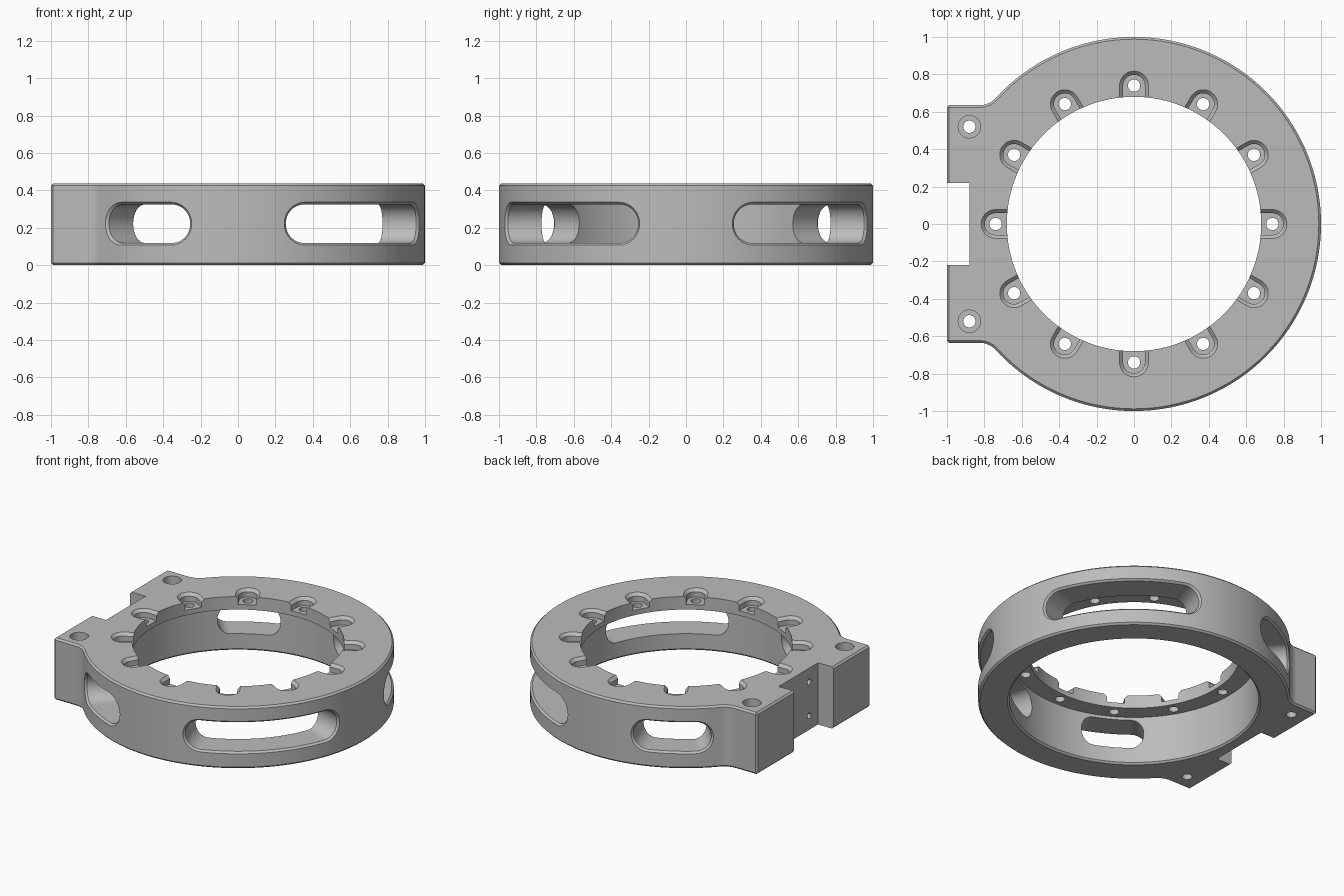
import bpy
import bmesh
from math import sin, cos, pi, radians, sqrt, atan2
from mathutils import Vector, Matrix

HEIGHT = 0.437
BORE, LIP, LEDGE_Z = 0.80, 0.68, 0.345
SCREW_R = 0.74
BRACKET_Y = 0.635

if "Cube" in bpy.data.objects:
    bpy.data.objects.remove(bpy.data.objects["Cube"], do_unlink=True)

grey = bpy.data.materials.new("light grey")
grey.use_nodes = True
grey.diffuse_color = (0.5, 0.5, 0.5, 1)
grey.node_tree.nodes["Principled BSDF"].inputs["Base Color"].default_value = grey.diffuse_color


def arc(cx, cy, r, start, end, steps):
    return [(cx + r * cos(start + (end - start) * i / steps),
             cy + r * sin(start + (end - start) * i / steps)) for i in range(steps + 1)]


def circle(cx, cy, r, steps=32):
    return arc(cx, cy, r, 0, 2 * pi, steps)[:-1]


def loft(bm, rings):
    """Closed solid through counter-clockwise rings that have equal point counts."""
    loops = [[bm.verts.new(p) for p in ring] for ring in rings]
    n = len(loops[0])
    bm.faces.new(loops[0][::-1])
    bm.faces.new(loops[-1])
    for a, b in zip(loops, loops[1:]):
        for i in range(n):
            j = (i + 1) % n
            bm.faces.new((a[i], a[j], b[j], b[i]))
    bm.normal_update()


def stack(bm, layers, matrix=Matrix()):
    """Loft of flat outlines, each given as (height, outline)."""
    loft(bm, [[matrix @ Vector((x, y, z)) for x, y in pts] for z, pts in layers])


def make_object(name, bm):
    mesh = bpy.data.meshes.new(name)
    bm.to_mesh(mesh)
    bm.free()
    obj = bpy.data.objects.new(name, mesh)
    bpy.context.collection.objects.link(obj)
    mesh.materials.append(grey)
    return obj


# Body: disc outline blended into a straight-sided bracket, edges chamfered
fillet = 0.12
fy = BRACKET_Y + fillet
fx = -sqrt((1 + fillet) ** 2 - fy ** 2)
touch = atan2(fy, fx)
half = arc(0, 0, 1, 0, touch, 64)
half += arc(fx, fy, fillet, touch - pi, -pi / 2, 10)[1:] + [(-1, BRACKET_Y)]
outline = half + [(x, -y) for x, y in reversed(half[1:])]
bm = bmesh.new()
stack(bm, [(0, outline), (HEIGHT, outline)])
sharp = [e for e in bm.edges if e.calc_face_angle() > radians(40)]
bmesh.ops.bevel(bm, geom=sharp, offset=0.012, segments=1, affect='EDGES')
body = make_object("ring_body", bm)


def cut(name, bm):
    cutter = make_object(name, bm)
    cutter.hide_render = True
    mod = body.modifiers.new(name, 'BOOLEAN')
    mod.operation = 'DIFFERENCE'
    mod.solver = 'EXACT'
    mod.object = cutter
    bpy.context.view_layer.objects.active = body
    bpy.ops.object.modifier_apply(modifier=name)
    bpy.data.objects.remove(cutter, do_unlink=True)


# Stepped bore with a chamfered lower rim and a narrower top lip
bm = bmesh.new()
steps = [(-0.05, BORE + 0.062), (0.012, BORE), (LEDGE_Z, BORE), (LEDGE_Z, LIP), (0.6, LIP)]
stack(bm, [(z, circle(0, 0, r, 128)) for z, r in steps])
cut("bore_cutter", bm)


# Rounded slots through the wall, flared at the outer face
def slot_ring(radius, start, end, grow, flat):
    inset = 0.103
    r = inset + grow
    mid = (start + end) / 2
    z_mid = HEIGHT / 2 + 0.003
    right = arc(end - inset, z_mid, r, -pi / 2, pi / 2, 16)
    left = arc(start + inset, z_mid, r, pi / 2, 3 * pi / 2, 16)
    pts = []
    for a, b in ((right, left), (left, right)):
        pts += a
        (a0, z0), (a1, z1) = a[-1], b[0]
        pts += [(a0 + (a1 - a0) * i / 20, z0) for i in range(1, 20)]
    ring = []
    for a, z in pts:
        d = radius / cos(a - mid) if flat else radius
        ring.append((d * cos(a), d * sin(a), z))
    return ring


bm = bmesh.new()
for start, end in ((15, 75), (105, 134.5), (225.5, 255), (285, 345)):
    s, e = radians(start), radians(end)
    loft(bm, [slot_ring(r, s, e, grow, flat) for r, grow, flat in
              ((0.64, 0, True), (0.986, 0, False), (1.0, 0.012, False), (1.05, 0.016, True))])
cut("slot_cutter", bm)


# U-shaped screw pockets opening into the bore, and bracket counterbores
def pocket(r):
    return [(0.6, -r)] + arc(SCREW_R, 0, r, -pi / 2, pi / 2, 20) + [(0.6, r)]


bm = bmesh.new()
for i in range(12):
    stack(bm, [(0.38, pocket(0.058)), (0.417, pocket(0.058)),
               (HEIGHT, pocket(0.077)), (0.46, pocket(0.099))],
          Matrix.Rotation(i * pi / 6, 4, 'Z'))
for y in (-0.52, 0.52):
    stack(bm, [(0.33, circle(-0.88, y, 0.06)), (0.5, circle(-0.88, y, 0.06))])
cut("pocket_cutter", bm)

# Through holes in the pockets and the bracket
bm = bmesh.new()
for i in range(12):
    hole = circle(SCREW_R, 0, 0.033, 24)
    stack(bm, [(0.3, hole), (0.42, hole)], Matrix.Rotation(i * pi / 6, 4, 'Z'))
for y in (-0.52, 0.52):
    hole = circle(-0.88, y, 0.033, 24)
    stack(bm, [(-0.1, hole), (0.4, hole)])
cut("screw_hole_cutter", bm)

# Notch in the bracket face
bm = bmesh.new()
notch = [(-1.2, -0.22), (-0.88, -0.22), (-0.88, 0.22), (-1.2, 0.22)]
stack(bm, [(-0.1, notch), (0.6, notch)])
cut("notch_cutter", bm)

# Blind mounting holes in the notch wall
bm = bmesh.new()
turn = Matrix.Rotation(-pi / 2, 4, 'Y')
for y in (-0.12, 0.12):
    for z in (0.1, 0.34):
        hole = circle(z, y, 0.02, 20)
        stack(bm, [(0.83, hole), (0.95, hole)], turn)
cut("mounting_hole_cutter", bm)

# Smooth curved walls, keep machined edges crisp
bpy.ops.object.select_all(action='DESELECT')
body.select_set(True)
bpy.context.view_layer.objects.active = body
bpy.ops.object.shade_smooth_by_angle(angle=radians(25))
